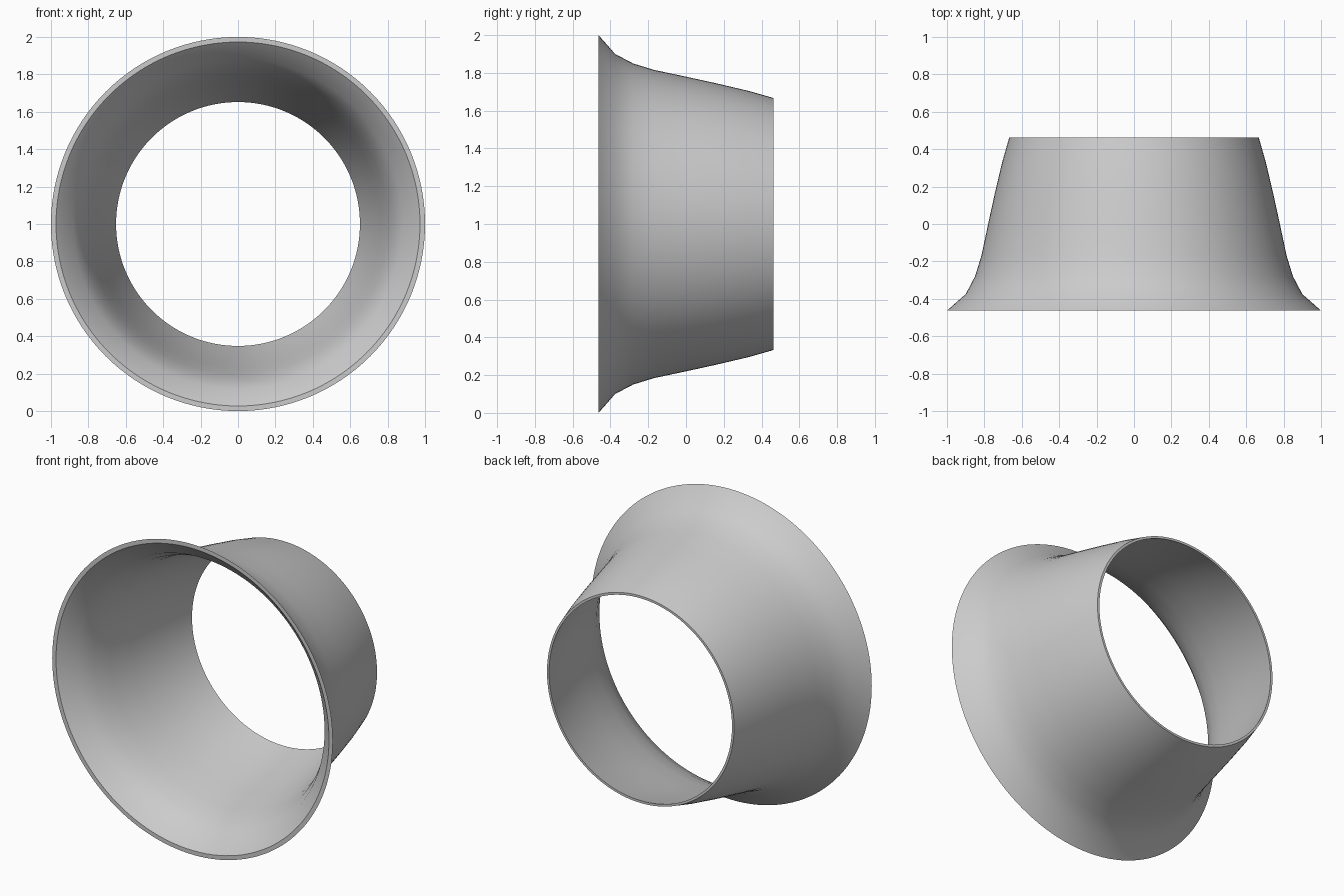
import bpy, bmesh, math

if "Cube" in bpy.data.objects:
    bpy.data.objects.remove(bpy.data.objects["Cube"])

SEGMENTS = 128

# Outer wall: (radius, y) from the flared front lip to the narrow back end
outer = [(1.0, -0.463), (0.9, -0.375), (0.85, -0.28), (0.816, -0.17),
         (0.78, 0.0), (0.745, 0.16), (0.705, 0.33), (0.667, 0.463)]
# Inner wall: thin shell, slightly thicker across the steep lip
gaps = [0.027, 0.02, 0.017, 0.016, 0.015, 0.015, 0.015, 0.015]
inner = [(r - g, y) for (r, y), g in zip(outer, gaps)]
profile = outer + inner[::-1]

bm = bmesh.new()
rings = []
for i in range(SEGMENTS):
    a = 2 * math.pi * i / SEGMENTS
    rings.append([bm.verts.new((r * math.cos(a), y, 1 + r * math.sin(a)))
                  for r, y in profile])

# Closed revolved shell around the y axis
n = len(profile)
for i in range(SEGMENTS):
    p, q = rings[i], rings[(i + 1) % SEGMENTS]
    for j in range(n):
        k = (j + 1) % n
        bm.faces.new((p[j], p[k], q[k], q[j]))
bmesh.ops.recalc_face_normals(bm, faces=bm.faces)

mesh = bpy.data.meshes.new("flared_collar")
bm.to_mesh(mesh)
bm.free()
collar = bpy.data.objects.new("flared_collar", mesh)
bpy.context.collection.objects.link(collar)

# Smooth walls, crisp rims
bpy.context.view_layer.objects.active = collar
collar.select_set(True)
bpy.ops.object.shade_smooth_by_angle(angle=math.radians(35))
